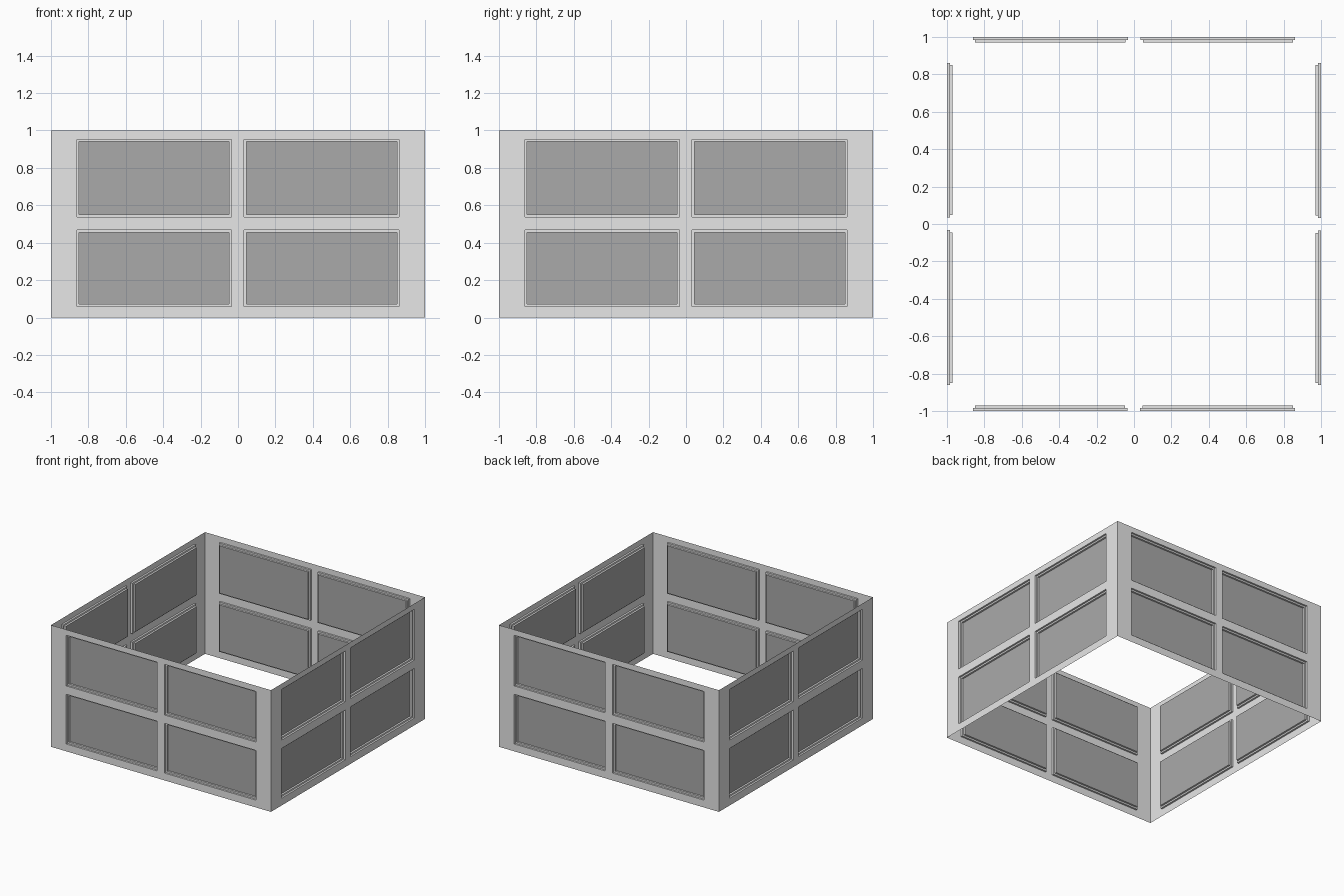
import bpy
import bmesh
import math
from mathutils import Matrix

cube = bpy.data.objects.get("Cube")
if cube:
    bpy.data.objects.remove(cube, do_unlink=True)


def make_material(name, grey):
    colour = (grey, grey, grey, 1)
    mat = bpy.data.materials.new(name)
    mat.use_nodes = True
    mat.diffuse_color = colour
    node = next(n for n in mat.node_tree.nodes if n.type == "BSDF_PRINCIPLED")
    node.inputs["Base Color"].default_value = colour
    return mat


wall_grey = make_material("wall light grey", 0.8)
pane_grey = make_material("window pane grey", 0.4)

# Cuts of each wall; odd cells in both directions are windows
X_CUTS = (-1, -0.862, -0.034, 0.032, 0.862, 1)
Z_CUTS = (0, 0.06, 0.468, 0.537, 0.953, 1)
STEP = 0.015
FRAME = 0.013


def make_wall(name, angle):
    bm = bmesh.new()

    # Flat sheet divided along the cuts
    rows = [[bm.verts.new((x, -1, z)) for x in X_CUTS] for z in Z_CUTS]
    windows = []
    for j in range(len(Z_CUTS) - 1):
        for i in range(len(X_CUTS) - 1):
            face = bm.faces.new((rows[j][i], rows[j][i + 1],
                                 rows[j + 1][i + 1], rows[j + 1][i]))
            if i % 2 and j % 2:
                windows.append(face)
    bm.normal_update()

    # Stepped recess: reveal, frame ledge, second reveal, pane
    for thickness, depth in ((0, -STEP), (FRAME, 0), (0, -STEP)):
        bmesh.ops.inset_individual(bm, faces=windows, thickness=thickness,
                                   depth=depth, use_even_offset=True)
        bm.normal_update()
    for pane in windows:
        pane.material_index = 1

    bm.transform(Matrix.Rotation(angle, 4, "Z"))
    mesh = bpy.data.meshes.new(name)
    bm.to_mesh(mesh)
    bm.free()
    mesh.materials.append(wall_grey)
    mesh.materials.append(pane_grey)
    wall = bpy.data.objects.new(name, mesh)
    bpy.context.collection.objects.link(wall)


# Four walls around an open square
for k, side in enumerate(("front", "left", "back", "right")):
    make_wall(side + "_wall", k * math.pi / 2)
